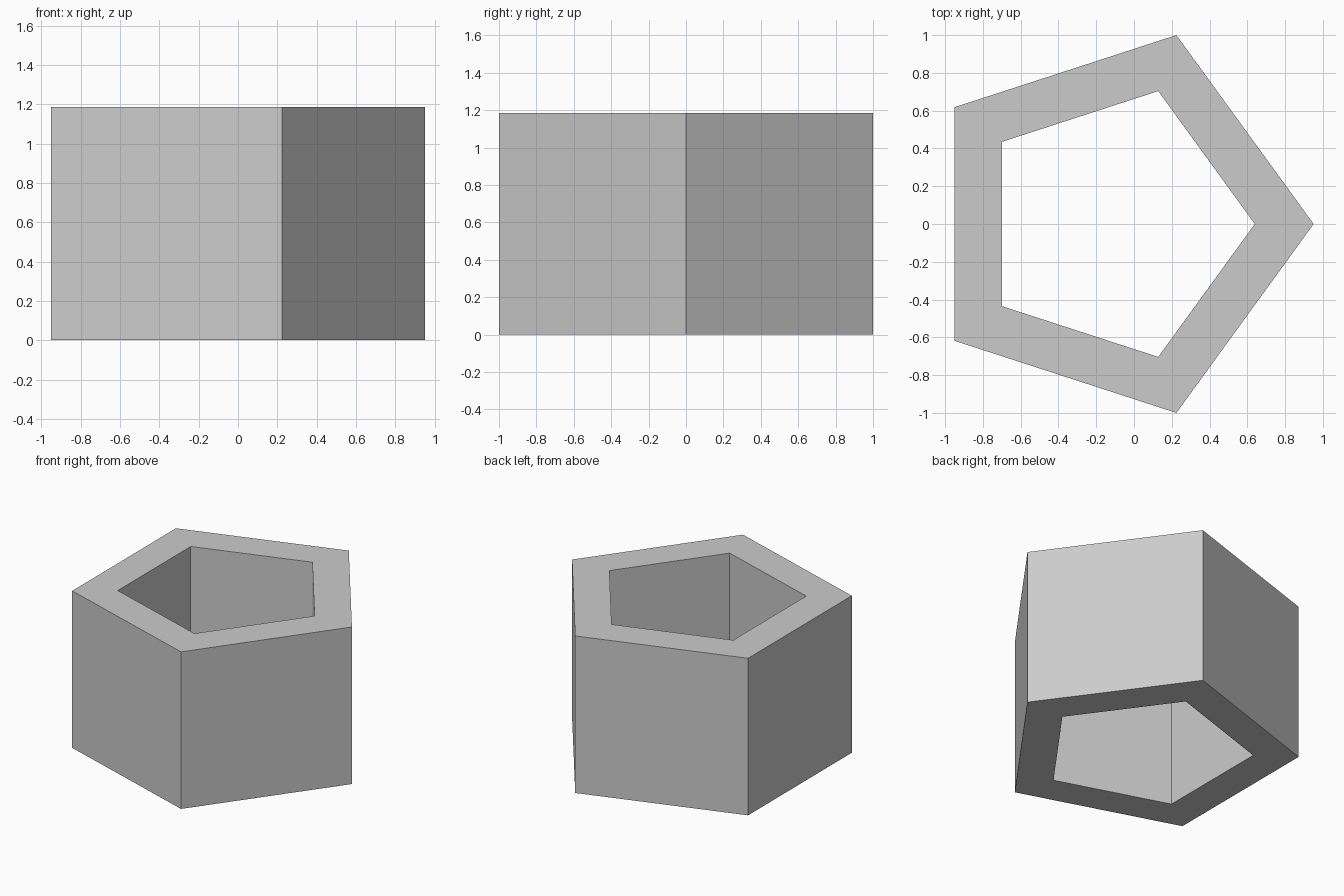
import bpy, bmesh
from math import sin, cos, radians

if "Cube" in bpy.data.objects:
    bpy.data.objects.remove(bpy.data.objects["Cube"])

SIDES = 5
HEIGHT = 1.185
R_OUT = 1 / sin(radians(72))          # outer corner radius, gives a width of 2 in y
R_IN = 0.74
CX = -R_OUT * (1 - cos(radians(36))) / 2   # centres the bounding box on x


def ring(bm, r, z):
    return [bm.verts.new((CX + r * cos(radians(72 * i)), r * sin(radians(72 * i)), z))
            for i in range(SIDES)]


# Pentagonal tube, open through top and bottom
bm = bmesh.new()
loops = [ring(bm, R_OUT, 0), ring(bm, R_OUT, HEIGHT),
         ring(bm, R_IN, HEIGHT), ring(bm, R_IN, 0)]
for k in range(4):
    a, b = loops[k], loops[(k + 1) % 4]
    for i in range(SIDES):
        j = (i + 1) % SIDES
        bm.faces.new((a[i], a[j], b[j], b[i]))
bmesh.ops.recalc_face_normals(bm, faces=bm.faces)

mesh = bpy.data.meshes.new("pentagonal_tube")
bm.to_mesh(mesh)
bm.free()
bpy.context.collection.objects.link(bpy.data.objects.new("pentagonal_tube", mesh))
